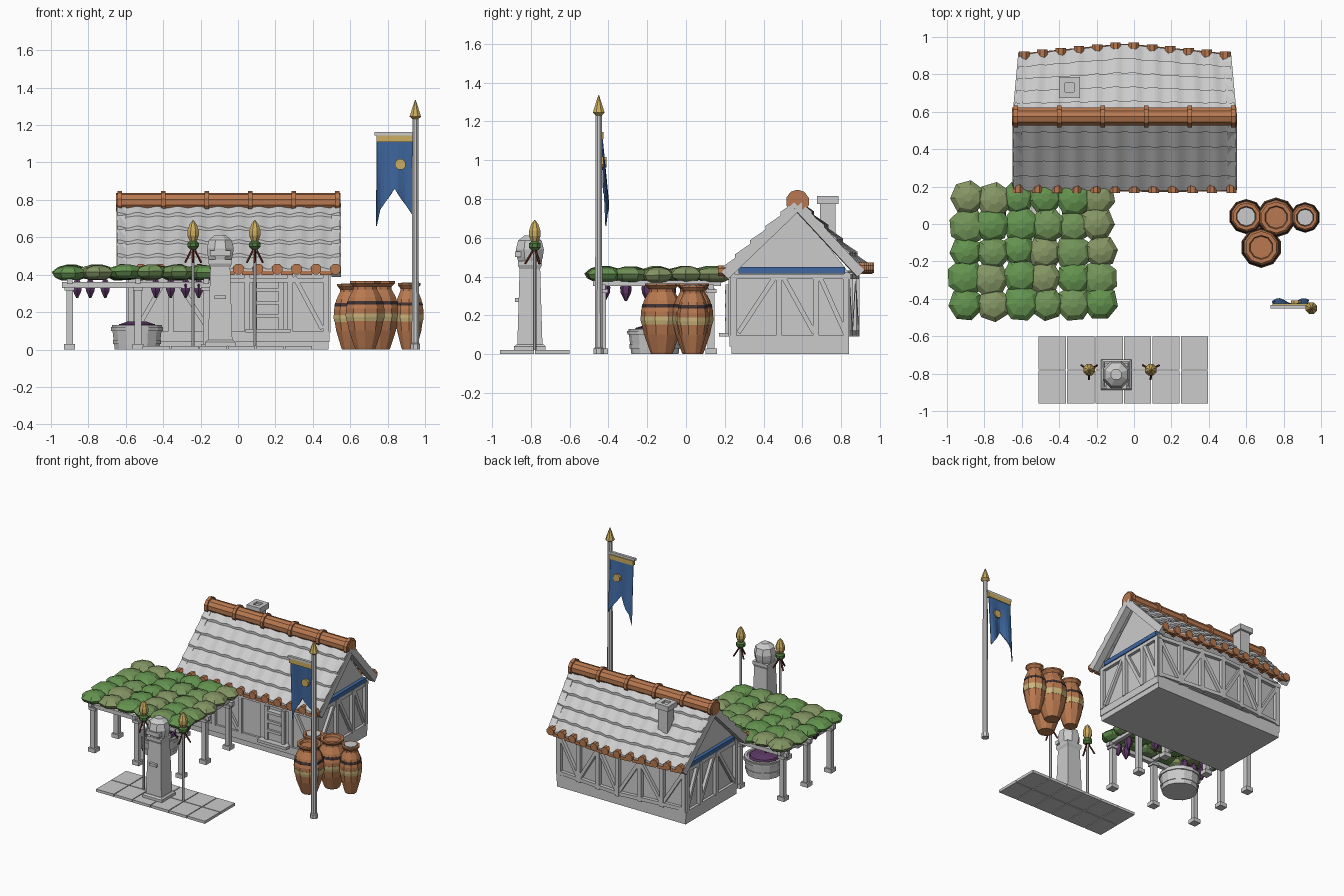
import bpy, bmesh, math, random
from mathutils import Vector

if "Cube" in bpy.data.objects:
    bpy.data.objects.remove(bpy.data.objects["Cube"])
random.seed(4)

def mat(name, *c):
    m = bpy.data.materials.new(name)
    m.diffuse_color = (*c, 1)
    m.use_nodes = True
    m.node_tree.nodes["Principled BSDF"].inputs["Base Color"].default_value = m.diffuse_color
    return m
CLAY, CREAM = mat("clay", .48, .19, .08), mat("cream", .6, .46, .2)
DARK, GOLD = mat("dark_clay", .05, .03, .03), mat("gold", .6, .42, .12)
BLUE, PURPLE = mat("blue", .05, .14, .36), mat("purple", .11, .04, .13)
LEAVES = [mat("leaf_a", .13, .3, .08), mat("leaf_b", .24, .31, .13), mat("leaf_c", .17, .3, .1)]
GREEN, RED = mat("collar_green", .08, .2, .05), mat("wood_red", .14, .03, .02)

def mesh(name, verts, faces, m=None):
    me = bpy.data.meshes.new(name)
    me.from_pydata([tuple(v) for v in verts], [], faces)
    bm = bmesh.new(); bm.from_mesh(me)
    bmesh.ops.recalc_face_normals(bm, faces=bm.faces)
    bm.to_mesh(me); bm.free()
    ob = bpy.data.objects.new(name, me)
    bpy.context.collection.objects.link(ob)
    if m: me.materials.append(m)
    return ob

def prism(name, pts, z0, z1, m=None):
    n = len(pts)
    v = [(x, y, z) for z in (z0, z1) for x, y in pts]
    f = [tuple(range(n)), tuple(range(n, 2*n))] + [(i, (i+1) % n, n+(i+1) % n, n+i) for i in range(n)]
    return mesh(name, v, f, m)

def box(name, x0, x1, y0, y1, z0, z1, m=None):
    return prism(name, [(x0, y0), (x1, y0), (x1, y1), (x0, y1)], z0, z1, m)

def lathe(name, prof, loc=(0, 0, 0), n=8, m=None, turn=0):
    v, f = [], []
    for r, z in prof:
        for i in range(n):
            a = 2*math.pi*(i+.5)/n + turn
            v.append((r*math.cos(a), r*math.sin(a), z))
    for k in range(len(prof)-1):
        for i in range(n):
            j = (i+1) % n
            f.append((k*n+i, k*n+j, k*n+n+j, k*n+n+i))
    f += [tuple(range(n)), tuple(range(len(v)-n, len(v)))]
    ob = mesh(name, v, f, m)
    ob.location = loc
    return ob

def beam(name, p, q, w=.03, n=4, m=None):
    p, q = Vector(p), Vector(q)
    r = w/math.sqrt(2) if n == 4 else w/2
    ob = lathe(name, [(r, 0), (r, (q-p).length)], p, n, m)
    ob.rotation_euler = (q-p).to_track_quat('Z', 'Y').to_euler()
    return ob

# House walls: bent back wall and gable prism
CX, YR = -.05, .575
def back_y(x): return .83 + .05*(1-abs(x-CX)/.53)
foot = [(-.57, .24), (.47, .24), (.47, .82), (CX, .865), (-.57, .82)]
box("plinth", -.585, .485, .235, .84, 0, .04)
box("sill", -.59, .49, .225, .84, .04, .095)
prism("walls", foot, .09, .43)
gable = [(x, y, z) for x in (-.57, .47) for y, z in ((.24, .42), (.84, .42), (YR, .76))]
mesh("gable_walls", gable, [(0, 1, 2), (3, 4, 5), (0, 1, 4, 3), (1, 2, 5, 4), (2, 0, 3, 5)])

# Gable timber framing, barge boards and blue frieze on both ends
for s, gx in ((-1, -.58), (1, .48)):
    for y in (.245, .48, .67, .825):
        beam("gable_post", (gx, y, .09), (gx, y, .41))
    for a, b in ((.27, .46), (.66, .5), (.82, .69)):
        beam("gable_brace", (gx, a, .11), (gx, b, .4), .024)
    beam("gable_tie", (gx, .23, .4), (gx, .85, .4), .025)
    beam("gable_frieze", (gx, .27, .432), (gx, .82, .432), .032, m=BLUE)
    bx = CX + s*.575
    beam("barge_front", (bx, .2, .405), (bx, YR, .765), .05)
    beam("barge_back", (bx-s*.03, .9, .415), (bx, YR, .765), .05)

# Front and back wall framing
for x in (-.57, -.36, -.14, .05, .28, .47):
    beam("front_post", (x, .235, .09), (x, .235, .42))
for a, b in ((-.54, -.38), (-.16, -.34), (.45, .3)):
    beam("front_brace", (a, .235, .11), (b, .235, .39), .024)
xs = [-.57 + i*1.04/6 for i in range(7)]
for i, x in enumerate(xs):
    beam("back_post", (x, back_y(x), .09), (x, back_y(x), .42))
    if i < 6:
        a, b = (x, xs[i+1]) if i % 2 else (xs[i+1], x)
        beam("back_brace", (a, back_y(a), .11), (b, back_y(b), .39), .024)
        for z in (.11, .4):
            beam("back_rail", (x, back_y(x), z), (xs[i+1], back_y(xs[i+1]), z), .026)
beam("front_rail", (-.58, .235, .37), (.48, .235, .37), .026)

# Door and step
box("door", .1, .22, .215, .24, .11, .33)
for x in (.09, .23):
    beam("door_jamb", (x, .215, .1), (x, .215, .36), .025)
for z in (.18, .25, .32):
    beam("door_slat", (.1, .21, z), (.22, .21, z), .02)
box("door_step", .04, .28, .17, .24, .09, .11)

# Roof: overlapping rows of wavy tiles
def slope_pt(side, s, t, lift=0):
    if side < 0:
        return Vector((CX + (s-.5)*1.19, YR - .39*t, .79 - .365*t + lift))
    bulge = 1-abs(2*s-1)
    return Vector((CX + (s-.5)*(1.19-.07*t), YR + t*(.325+.055*bulge), .79 - .35*t + lift))
NU, ROWS = 88, 5
for side in (-1, 1):
    for r in range(ROWS):
        v, f = [], []
        for i in range(NU+1):
            s = i/NU
            w = .008*math.cos(2*math.pi*11*s)
            t0, t1 = r/ROWS, (r+1)/ROWS + .02 + w*.8
            v += [slope_pt(side, s, t0, w*.6), slope_pt(side, s, t1, .018+w),
                  slope_pt(side, s, t1, -.01+w*.5), slope_pt(side, s, t0, -.022)]
        for i in range(NU):
            for k in range(4):
                a, b = 4*i+k, 4*i+(k+1) % 4
                f.append((a, b, b+4, a+4))
        f += [(0, 1, 2, 3), tuple(4*NU+k for k in range(4))]
        mesh("roof_tile_row", v, f)
    # Clay eave tiles
    for i in range(12):
        p = slope_pt(side, .02+.96*i/11, 1, .005)
        beam("eave_tile_end", p-Vector((0, side*.04, 0)), p+Vector((0, side*.02, 0)), .06, 8, CLAY)
        if i < 11:
            q = slope_pt(side, .02+.96*(i+1)/11, 1, .005)
            d = Vector((0, 0, -.022))
            beam("eave_tile_pan", p.lerp(q, .2)+d, p.lerp(q, .8)+d, .022, 4, CLAY)

# Ridge with bands
beam("ridge", (-.652, YR, .787), (.548, YR, .787), .1, 10, CLAY)
for i in range(6):
    x = -.645 + i*.2325
    beam("ridge_band", (x, YR, .787), (x+.024, YR, .787), .122, 10, CLAY)

# Chimney
box("chimney", -.385, -.305, .69, .77, .55, .78)
cap = lathe("chimney_cap", [(.078, .775), (.078, .815), (.035, .815), (.035, .8)], (-.345, .73, 0), 4)

# Pergola posts and beams
for x in (-.9, -.535, -.17):
    for y in (-.43, -.15, .13):
        if (x, y) == (-.535, -.15): continue
        box("pergola_post", x-.018, x+.018, y-.018, y+.018, .02, .34)
        box("pergola_foot", x-.029, x+.029, y-.029, y+.029, 0, .03)
        box("pergola_cap", x-.027, x+.027, y-.027, y+.027, .315, .335)
    beam("pergola_cross_beam", (x, -.48, .365), (x, .18, .365), .028)
for y in (-.43, -.15, .13):
    beam("pergola_beam", (-.94, y, .345), (-.13, y, .345), .03)

# Leaf canopy
for i in range(6):
    for j in range(5):
        r = random.uniform(.09, .104)
        x = -.9 + i*.1425 + random.uniform(-.012, .012)
        y = -.425 + j*.14 + random.uniform(-.01, .01)
        ob = lathe("leaf_clump", [(r*.5, -.036), (r*.85, -.02), (r, .003), (r*.72, .027), (r*.25, .04)],
                   (max(x, -.9), y, .41+random.uniform(-.005, .005)), 7, random.choice(LEAVES), random.random()*6)
        ob.rotation_euler = (random.uniform(-.05, .05), random.uniform(-.05, .05), 0)

# Hanging grapes
for x in (-.86, -.79, -.71, -.44, -.36, -.28, -.21):
    for y in random.sample((-.42, -.31, -.2, -.08, .06), 2):
        lathe("grape_bunch", [(.012, .375), (.03, .345), (.027, .315), (.006, .275)], (x, y, 0), 6, PURPLE)

# Grape tub
T = (-.54, -.16, 0)
lathe("tub", [(.122, 0), (.138, .13), (.12, .13), (.115, .09)], T, 14)
for z, r in ((.03, .131), (.1, .142)):
    lathe("tub_hoop", [(r, z), (r+.002, z+.02)], T, 14)
lathe("tub_grapes", [(.118, .1), (.1, .135), (.05, .15)], T, 10, PURPLE)

# Paving slabs
for i in range(6):
    for j in range(2):
        x, y = -.51+i*.152, -.96+j*.182
        box("paving_slab", x, x+.146, y, y+.176, 0, .02)

# Herm pillar with rounded head
P = (-.095, -.805, 0)
lathe("pillar_base", [(.115, .02), (.115, .04), (.1, .05)], P, 4)
lathe("pillar_shaft", [(.092, .04), (.075, .44), (.088, .46), (.088, .48)], P, 4)
lathe("pillar_neck", [(.06, .46), (.072, .5), (.078, .54), (.066, .585), (.03, .612)], P, 8)
box("pillar_plaque", -.125, -.065, -.882, -.86, .27, .29)
box("pillar_brow", -.15, -.04, -.882, -.85, .5, .53)

# Torches
for x in (-.24, .09):
    L = (x, -.78, 0)
    lathe("torch_pole", [(.009, .02), (.009, .56)], L, 6)
    for k in range(3):
        a = k*2*math.pi/3 + .5
        beam("torch_prong", (x+.05*math.cos(a), -.78+.05*math.sin(a), .465), (x, -.78, .55), .012, 5, RED)
    lathe("torch_collar", [(.018, .535), (.033, .55), (.033, .57), (.02, .58)], L, 8, GREEN)
    lathe("torch_bud", [(.018, .575), (.033, .61), (.033, .635), (.02, .67), (.002, .692)], L, 8, GOLD)

# Clay jars with painted bands
def jar(x, y, r, h, lid):
    prof = [(.5, 0), (.55, .03), (.85, .28), (1, .5), (1, .6), (.85, .76), (.62, .88), (.62, .92), (.8, .97), (.8, 1)]
    def rad(t):
        for (r0, a), (r1, b) in zip(prof, prof[1:]):
            if a <= t <= b: return r*(r0+(r1-r0)*(t-a)/(b-a))
    lathe("jar", [(r*a, h*b) for a, b in prof] + [(r*.6, h), (r*.55, h*.95)], (x, y, 0), 10, CLAY)
    for t0, t1, m in ((.42, .53, CREAM), (.66, .71, DARK)):
        lathe("jar_band", [(rad(t0)+.002, h*t0), (rad((t0+t1)/2)+.003, h*(t0+t1)/2), (rad(t1)+.002, h*t1)], (x, y, 0), 10, m)
    if lid:
        lathe("jar_lid", [(r*.55, h*.94), (r*.55, h*1.01)], (x, y, 0), 10)
jar(.6, .04, .092, .35, True)
jar(.76, .035, .105, .365, False)
jar(.915, .035, .08, .355, True)
jar(.68, -.125, .108, .365, False)

# Flagpole, crossbar and swallow-tailed banner
F = (.948, -.45, 0)
lathe("flag_foot", [(.028, 0), (.028, .03), (.02, .035)], F, 8)
lathe("flag_pole", [(.021, .03), (.017, 1.25)], F, 8)
lathe("flag_finial", [(.015, 1.23), (.033, 1.245), (.018, 1.29), (.002, 1.335)], F, 8, GOLD)
box("flag_bar", .73, .945, -.452, -.432, 1.145, 1.162)
box("flag_hem", .74, .935, -.45, -.426, 1.11, 1.145, GOLD)
v, f = [], []
N, K = 10, 8
for j in range(K+1):
    for i in range(N+1):
        s, t = i/N, j/K
        low = .72 + .14*(1-abs(2*s-1)) - (.06 if i == 0 else 0)
        v.append((.742+.19*s, -.436+.014*t*math.sin(s*9)+.02*t, 1.12+(low-1.12)*t))
for j in range(K):
    for i in range(N):
        a = j*(N+1)+i
        f.append((a, a+1, a+N+2, a+N+1))
cloth = mesh("banner_cloth", v, f, BLUE)
cloth.modifiers.new("thickness", 'SOLIDIFY').thickness = .006
beam("banner_disc", (.868, -.447, .99), (.868, -.41, .99), .06, 8, GOLD)
